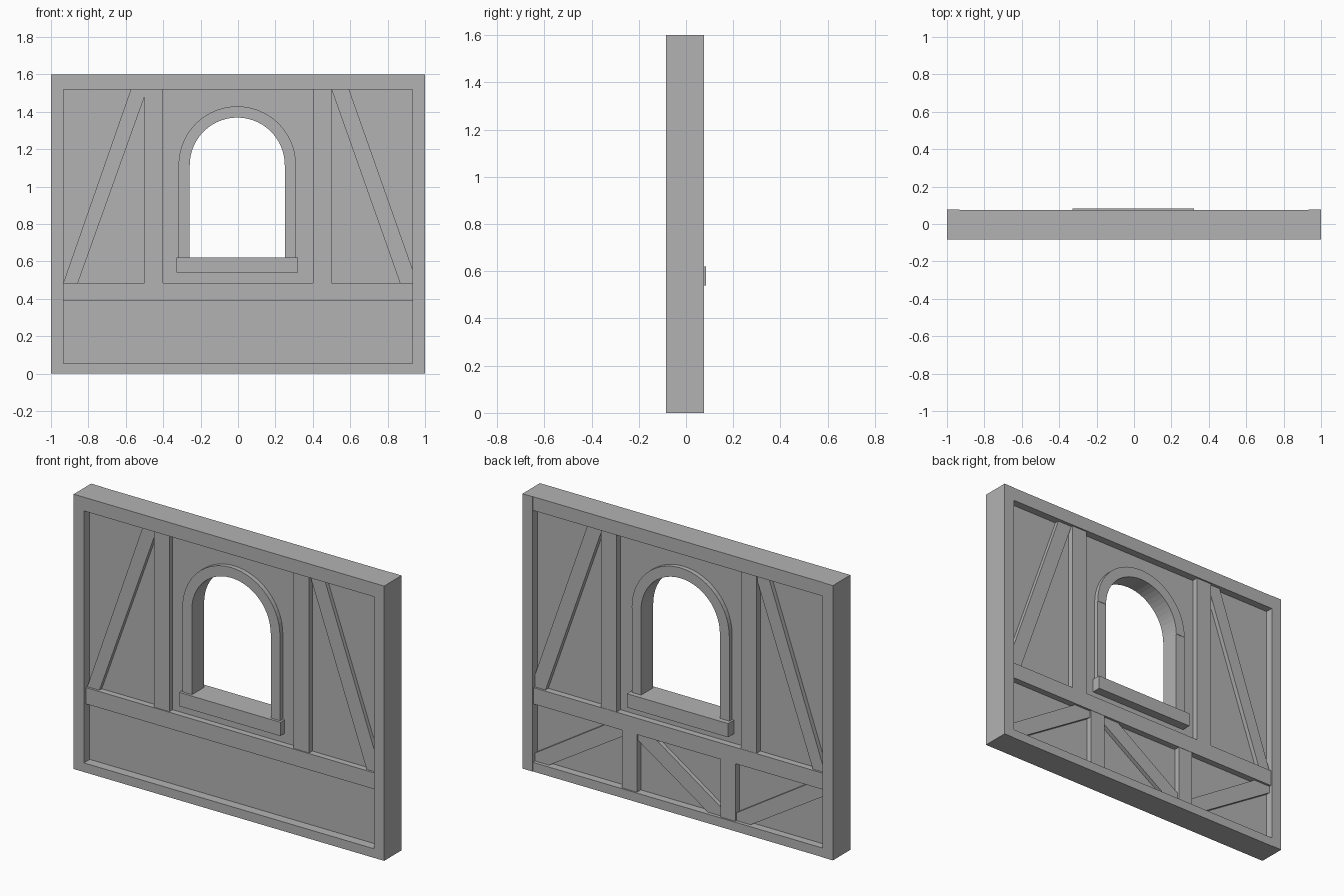
import bpy, bmesh, math
from mathutils import Matrix

cube = bpy.data.objects.get("Cube")
if cube:
    bpy.data.objects.remove(cube, do_unlink=True)

grey = bpy.data.materials.new("plain grey")
grey.use_nodes = True
grey.diffuse_color = (0.45, 0.45, 0.45, 1)
grey.node_tree.nodes["Principled BSDF"].inputs["Base Color"].default_value = grey.diffuse_color


def plate(name, loops, front, back):
    """Extrude closed x-z outlines (later ones are holes) from y=front to y=back."""
    curve = bpy.data.curves.new(name, "CURVE")
    curve.dimensions = "2D"
    curve.fill_mode = "BOTH"
    curve.extrude = (back - front) / 2
    for loop in loops:
        spline = curve.splines.new("POLY")
        spline.points.add(len(loop) - 1)
        for point, (x, z) in zip(spline.points, loop):
            point.co = (x, z, 0, 1)
        spline.use_cyclic_u = True
    temp = bpy.data.objects.new(name, curve)
    bpy.context.collection.objects.link(temp)
    mesh = bpy.data.meshes.new_from_object(temp.evaluated_get(bpy.context.evaluated_depsgraph_get()))
    bpy.data.objects.remove(temp, do_unlink=True)
    mesh.transform(Matrix.Translation((0, (front + back) / 2, 0)) @ Matrix.Rotation(math.pi / 2, 4, "X"))
    bm = bmesh.new()
    bm.from_mesh(mesh)
    bmesh.ops.remove_doubles(bm, verts=bm.verts, dist=1e-5)
    bmesh.ops.recalc_face_normals(bm, faces=bm.faces)
    for face in bm.faces:
        face.smooth = False
    bm.to_mesh(mesh)
    bm.free()
    mesh.name = name
    mesh.materials.clear()
    mesh.materials.append(grey)
    obj = bpy.data.objects.new(name, mesh)
    bpy.context.collection.objects.link(obj)


def rect(x0, x1, z0, z1):
    return [(x0, z0), (x1, z0), (x1, z1), (x0, z1)]


def arc(radius, steps=28):
    return [(CX + radius * math.cos(math.pi * i / steps), SPRING + radius * math.sin(math.pi * i / steps))
            for i in range(steps + 1)]


INNER, LOW, HIGH = 0.934, 0.053, 1.52      # inside edges of the outer frame
RAIL_LOW, RAIL_HIGH = 0.39, 0.485
CX, SPRING, SILL_TOP = -0.004, 1.115, 0.62
R_IN, R_OUT = 0.254, 0.314
FRONT, BACK = -0.084, 0.075
SKIN = 0.03                                # half thickness of the infill

# Infill wall with arched hole
hole = [(CX - 0.28, 0.58), (CX + 0.28, 0.58)] + arc(0.28)
plate("infill_wall", [rect(-0.97, 0.97, 0.02, 1.56), hole], -SKIN, SKIN)

# Outer frame
plate("top_beam", [rect(-INNER, INNER, HIGH, 1.6)], FRONT, BACK)
plate("bottom_beam", [rect(-INNER, INNER, 0, LOW)], FRONT, BACK)
for side, s in (("left", 1), ("right", -1)):
    plate(side + "_corner_post", [rect(*sorted((s * INNER, s)), 0, 1.6)], FRONT, BACK + 0.002)
    plate(side + "_upper_post", [rect(*sorted((s * 0.4, s * 0.5)), RAIL_HIGH, HIGH)], -0.06, 0.066)
    plate(side + "_lower_post", [rect(*sorted((s * 0.27, s * 0.365)), LOW, RAIL_LOW)], 0, 0.066)
    plate(side + "_window_jamb", [rect(*sorted((CX + s * R_IN, CX + s * R_OUT)), SILL_TOP, SPRING)], -0.055, 0.055)
plate("middle_rail", [rect(-INNER, INNER, RAIL_LOW, RAIL_HIGH)], -0.066, 0.068)

# Slanted upper braces
plate("left_upper_brace", [[(0.5, HIGH), (0.594, HIGH), (INNER, 0.556), (INNER, RAIL_HIGH), (0.866, RAIL_HIGH)]],
      -0.053, 0.056)
plate("right_upper_brace", [[(-0.573, HIGH), (-0.5, HIGH), (-0.5, 1.48), (-0.856, RAIL_HIGH), (-INNER, RAIL_HIGH)]],
      -0.053, 0.056)


# Lower braces on the back only, running corner to corner of each bay
def lower_brace(name, x_low, x_high):
    s = 1 if x_high > x_low else -1
    plate(name, [[(x_low, LOW), (x_low + s * 0.09, LOW), (x_high, 0.35), (x_high, RAIL_LOW),
                  (x_high - s * 0.11, RAIL_LOW), (x_low, 0.1)]], 0, 0.055)


lower_brace("left_lower_brace", INNER, 0.365)
lower_brace("centre_lower_brace", -0.27, 0.27)
lower_brace("right_lower_brace", -0.365, -INNER)

# Window arch and sill
plate("window_arch", [arc(R_OUT) + arc(R_IN)[::-1]], -0.057, 0.057)
plate("window_sill", [rect(-0.33, 0.322, 0.54, SILL_TOP)], -0.07, 0.084)
